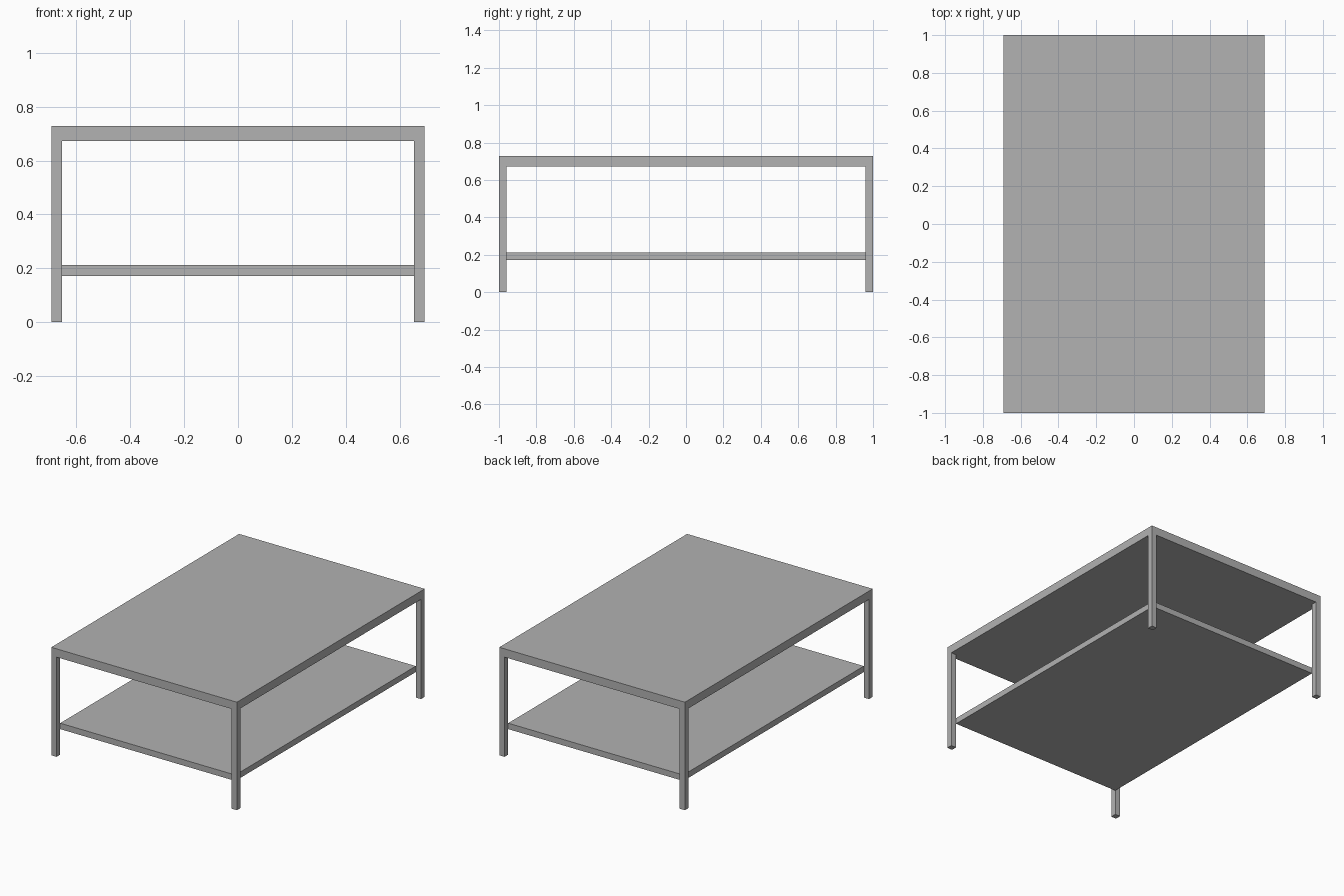
import bpy

cube = bpy.data.objects.get("Cube")
if cube:
    bpy.data.objects.remove(cube, do_unlink=True)

WIDTH, DEPTH, HEIGHT = 1.384, 2.0, 0.728
TOP_THICKNESS, LEG = 0.056, 0.039
SHELF_LOW, SHELF_HIGH = 0.172, 0.212

# Plain grey finish
grey = bpy.data.materials.new("plain_grey")
grey.use_nodes = True
colour = (0.445, 0.445, 0.445, 1)
grey.diffuse_color = colour
grey.node_tree.nodes["Principled BSDF"].inputs["Base Color"].default_value = colour


def box(name, x, y, low, high, width, depth):
    """Flat-sided box standing between two heights."""
    bpy.ops.mesh.primitive_cube_add(size=1, location=(x, y, (low + high) / 2))
    part = bpy.context.object
    part.name = name
    part.scale = (width, depth, high - low)
    bpy.ops.object.transform_apply(location=False, rotation=False, scale=True)
    part.data.materials.append(grey)
    return part


# Table top
underside = HEIGHT - TOP_THICKNESS
box("table_top", 0, 0, underside, HEIGHT, WIDTH, DEPTH)

# Lower shelf, fitted inside the legs
box("lower_shelf", 0, 0, SHELF_LOW, SHELF_HIGH, WIDTH - 2 * LEG, DEPTH - 2 * LEG)

# Four square legs, flush with the corners of the top
for end, sy in (("front", -1), ("back", 1)):
    for side, sx in (("right", -1), ("left", 1)):
        box(f"{end}_{side}_leg", sx * (WIDTH - LEG) / 2, sy * (DEPTH - LEG) / 2,
            0, underside, LEG, LEG)
